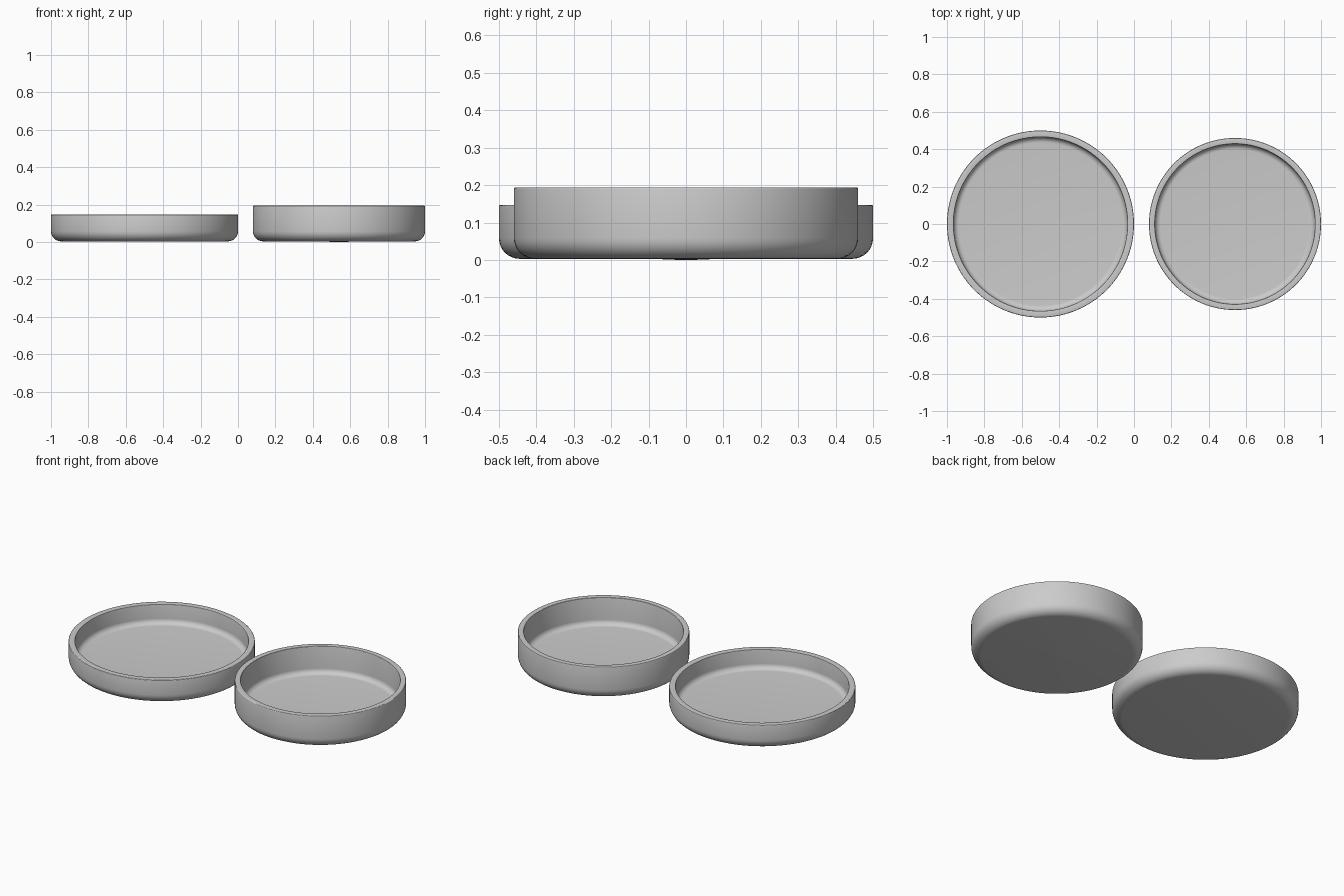
import bpy, bmesh, math

if "Cube" in bpy.data.objects:
    bpy.data.objects.remove(bpy.data.objects["Cube"])

SEG = 128


def arc(cx, cz, r, a0, a1, n=8):
    """Points on a circular fillet in the radius/height plane."""
    return [(cx + r * math.cos(math.radians(a0 + (a1 - a0) * i / n)),
             cz + r * math.sin(math.radians(a0 + (a1 - a0) * i / n)))
            for i in range(n + 1)]


def lathe(name, profile, x):
    """Spin a radius/height profile around a vertical axis at x."""
    bm = bmesh.new()
    verts = [bm.verts.new((r, 0, z)) for r, z in profile]
    edges = [bm.edges.new(p) for p in zip(verts, verts[1:])]
    bmesh.ops.spin(bm, geom=verts + edges, cent=(0, 0, 0), axis=(0, 0, 1),
                   angle=math.tau, steps=SEG, use_duplicate=False)
    bmesh.ops.remove_doubles(bm, verts=bm.verts, dist=1e-5)
    bmesh.ops.recalc_face_normals(bm, faces=bm.faces)
    me = bpy.data.meshes.new(name)
    bm.to_mesh(me)
    bm.free()
    ob = bpy.data.objects.new(name, me)
    bpy.context.collection.objects.link(ob)
    ob.location.x = x
    bpy.ops.object.select_all(action='DESELECT')
    ob.select_set(True)
    bpy.context.view_layer.objects.active = ob
    bpy.ops.object.shade_smooth_by_angle(angle=math.radians(30))
    return ob


def dish(name, x, radius, inner, top, foot, base=0.003, floor=0.033,
         r_out=0.055, r_in=0.03):
    """Shallow round dish: rounded foot, flat rim, filleted inside floor."""
    profile = foot
    profile += arc(radius - r_out, base + r_out, r_out, -90, 0)
    profile += arc(radius - 0.004, top - 0.004, 0.004, 0, 90, 3)
    profile += arc(inner + 0.003, top - 0.003, 0.003, 90, 180, 3)
    profile += arc(inner - r_in, floor + r_in, r_in, 0, -90)
    profile += [(0, floor)]
    return lathe(name, profile, x)


# Wide shallow lid with a plain underside
dish("lid", -0.5, 0.5, 0.465, 0.147, [(0, 0.003)])

# Narrower, deeper dish with a tiny moulding nub under its centre
nub = [(0, 0.0), (0.015, 0.0), (0.05, 0.001), (0.085, 0.003)]
dish("base_dish", 0.54, 0.46, 0.428, 0.194, nub)
